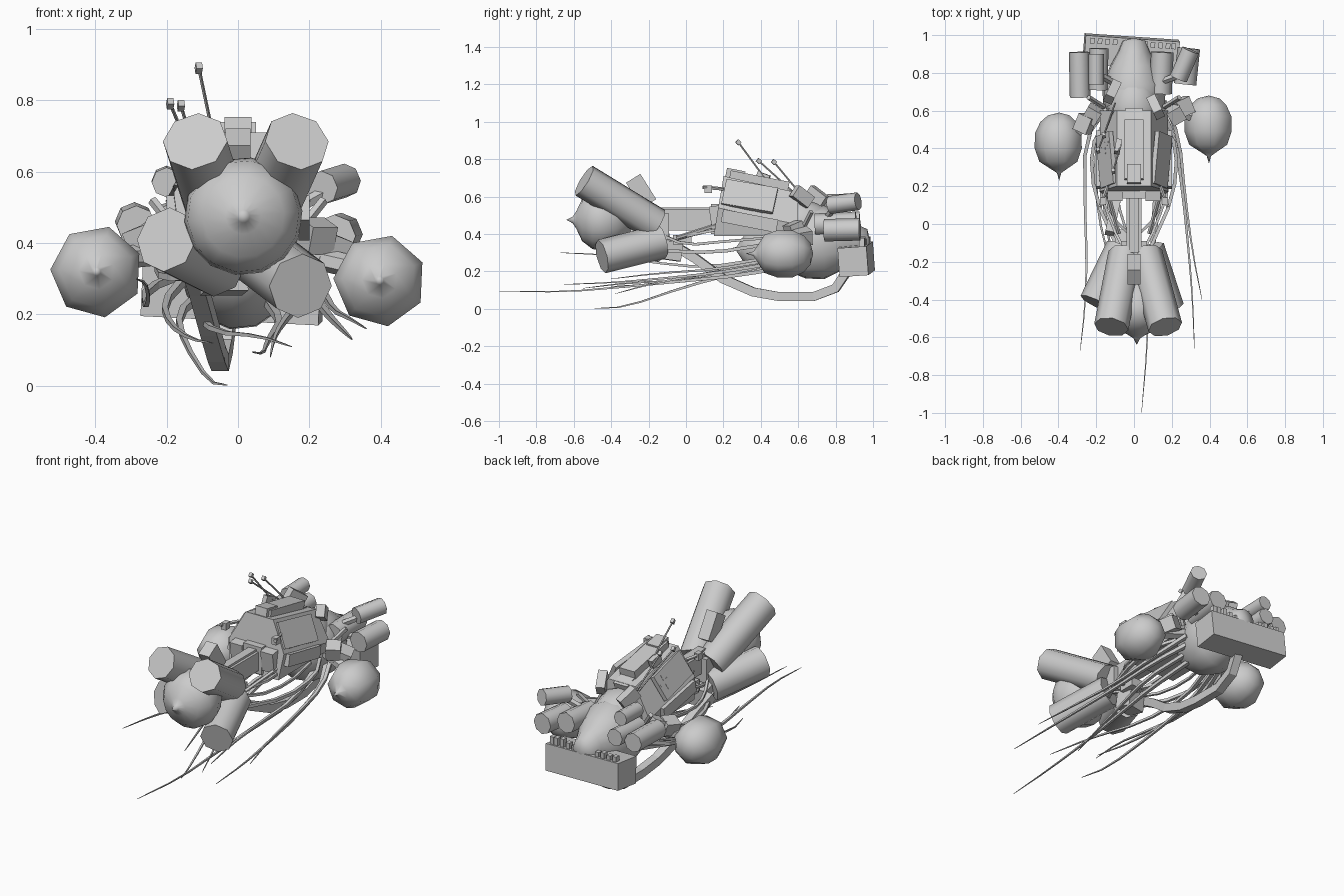
import bpy, bmesh, math, random
from mathutils import Vector, Matrix

random.seed(4)


def make(name, bm, smooth=None):
    bmesh.ops.recalc_face_normals(bm, faces=bm.faces)
    me = bpy.data.meshes.new(name)
    bm.to_mesh(me)
    bm.free()
    ob = bpy.data.objects.new(name, me)
    bpy.context.collection.objects.link(ob)
    if smooth:
        bpy.ops.object.select_all(action='DESELECT')
        ob.select_set(True)
        bpy.context.view_layer.objects.active = ob
        bpy.ops.object.shade_smooth_by_angle(angle=math.radians(smooth))
    return ob


def box(name, c, size, rot=(0, 0, 0)):
    bm = bmesh.new()
    bmesh.ops.create_cube(bm, size=1, matrix=Matrix.Diagonal((*size, 1)))
    ob = make(name, bm)
    ob.location = c
    ob.rotation_euler = [math.radians(a) for a in rot]
    return ob


def rod(name, a, b, r, n=8, smooth=50):
    a, b = Vector(a), Vector(b)
    bm = bmesh.new()
    rot = (b - a).to_track_quat('Z', 'Y').to_matrix().to_4x4()
    bmesh.ops.create_cone(bm, cap_ends=True, segments=n, radius1=r, radius2=r, depth=(b - a).length,
                          matrix=Matrix.Translation((a + b) / 2) @ rot)
    return make(name, bm, smooth)


def bridge(bm, rings):
    for p, q in zip(rings, rings[1:]):
        n = max(len(p), len(q))
        for i in range(n):
            j = (i + 1) % n
            vs = [p[i % len(p)], p[j % len(p)], q[j % len(q)], q[i % len(q)]]
            bm.faces.new(list(dict.fromkeys(vs)))


def lathe_y(name, x, z, profile, n, smooth=60, squash=1.0):
    """Turned solid along y; profile is (y, radius)."""
    bm = bmesh.new()
    ang = [2 * math.pi * (i + .3) / n for i in range(n)]
    bridge(bm, [[bm.verts.new((x + r * math.sin(t), y, z + squash * r * math.cos(t)))
                 for t in (ang if r else ang[:1])] for y, r in profile])
    return make(name, bm, smooth)


def tube(name, pts, r0, r1=None, rounds=1):
    """Square-section sweep along a corner-cut path, tapering r0 to r1."""
    r1 = r0 if r1 is None else r1
    pts = [Vector(p) for p in pts]
    for _ in range(rounds):
        cut = [pts[0]]
        for a, b in zip(pts, pts[1:]):
            cut += [a.lerp(b, .25), a.lerp(b, .75)]
        pts = cut + [pts[-1]]
    bm = bmesh.new()
    rings = []
    last = len(pts) - 1
    for i, p in enumerate(pts):
        d = (pts[min(i + 1, last)] - pts[max(i - 1, 0)]).normalized()
        u = d.cross(Vector((0, 0, 1))).normalized()
        v = u.cross(d)
        r = r0 + (r1 - r0) * i / last
        rings.append([bm.verts.new(p + r * (sx * u + sz * v))
                      for sx, sz in ((-1, -1), (1, -1), (1, 1), (-1, 1))])
    bridge(bm, rings)
    bm.faces.new(rings[0])
    bm.faces.new(rings[-1])
    return make(name, bm)


# rear hull and its upper dome
lathe_y('hull', 0, .355, [(.44, 0), (.47, .08), (.54, .13), (.64, .165), (.74, .168),
                          (.84, .125), (.91, .085), (.97, .06), (.985, 0)], 14, squash=1.18)
lathe_y('hull_dome', 0, .45, [(.46, 0), (.48, .07), (.54, .12), (.62, .14),
                              (.70, .115), (.78, .065), (.83, 0)], 14)

# cabin: chamfered section, sloping down to the rear
sec = [(-.16, .39), (-.18, .53), (-.09, .70), (.09, .70), (.18, .53), (.16, .39)]
bm = bmesh.new()
ends = [[bm.verts.new((x, y + (z - .4) * k, z - .2 * (y - .2) * (z > .45)))
         for x, z in sec] for y, k in ((.15, .17), (.60, 0))]
bridge(bm, ends)
bm.faces.new(ends[0])
bm.faces.new(ends[1])
make('cabin', bm)
box('cabin_roof', (0, .39, .675), (.10, .32, .07), (-11, 0, 0))
box('cabin_roof_front', (0, .26, .70), (.075, .10, .09), (-11, 0, 0))
box('cabin_roof_rear', (0, .55, .61), (.09, .12, .05), (-20, 0, 0))
for s in (-1, 1):
    box('side_panel', (s * .145, .34, .60), (.025, .28, .15), (-11, -s * 28, 0))
    box('side_rail', (s * .185, .34, .47), (.03, .30, .07), (-11, 0, 0))
    for k in range(4):
        box('panel_window', (s * .165, .25 + .05 * k, .56 - .01 * k), (.02, .035, .03), (-11, -s * 28, 0))
    box('cabin_front_block', (s * .10, .16, .49), (.08, .06, .12), (8, 0, 0))
    rod('front_hook', (s * .14, .2, .64), (s * .18, .09, .65), .010, 5)
    box('hook_block', (s * .165, .12, .64), (.03, .04, .04))
box('panel_cross', (-.155, .42, .60), (.01, .10, .02), (-11, 28, 0))
box('panel_cross', (-.155, .42, .60), (.01, .02, .10), (-11, 28, 0))

# spine to the front cluster
box('spine', (0, .06, .475), (.08, .50, .11))
box('spine_upper', (0, .03, .53), (.05, .36, .025))
box('spine_collar', (0, .16, .48), (.12, .05, .16))
box('front_mount', (0, -.14, .44), (.14, .10, .14))
box('mount_block', (0, -.24, .63), (.07, .16, .09), (-58, 0, 0))
box('underside_block', (-.04, -.08, .31), (.12, .10, .10), (-8, 0, 10))
box('underside_plate', (0, -.02, .37), (.08, .10, .05))

# front cluster: onion bulb with four drums
lathe_y('front_bulb', .015, .475, [(-.64, 0), (-.605, .018), (-.585, .05), (-.555, .115), (-.50, .157),
                                   (-.44, .166), (-.37, .14), (-.31, .09), (-.27, 0)], 14)
for a, b in (((-.12, -.545, .685), (-.045, -.16, .45)), ((.165, -.545, .685), (.06, -.16, .45)),
             ((.175, -.45, .28), (.07, -.13, .36)), ((-.20, -.42, .41), (-.06, -.13, .34))):
    rod('front_drum', a, b, .092)

# side pods, struts
for x, z, y in ((-.396, .32, .23), (.397, .295, .32)):
    lathe_y('side_pod', x, z, [(y, 0), (y + .04, .012), (y + .065, .05), (y + .10, .105), (y + .17, .130),
                               (y + .25, .129), (y + .31, .10), (y + .345, .06), (y + .36, 0)], 7)
    s = 1 if x > 0 else -1
    rod('pod_strut', (s * .12, .62, .38), (x * .8, y + .25, z + .04), .032, 6)
    box('pod_clamp', (s * .26, y + .30, z + .09), (.08, .09, .08), (10, s * 20, s * 25))

# booster cylinders at the rear, with brackets
for a, b, r in (((-.285, .67, .45), (-.29, .91, .46), .055), ((-.20, .74, .57), (-.20, .90, .575), .042),
                ((-.19, .71, .46), (-.185, .93, .47), .05),
                ((.27, .74, .42), (.29, .93, .425), .060), ((.235, .77, .555), (.30, .92, .575), .048),
                ((.14, .69, .45), (.15, .91, .46), .06)):
    rod('booster', a, b, r, 8)
    rod('booster_bracket', (.06 * (1 if a[0] > 0 else -1), .72, .44),
        ((a[0] + b[0]) / 2, .80, a[2]), .018, 5)
for s in (-1, 1):
    box('roof_block', (s * .115, .62 + (.08 if s < 0 else 0), .60), (.05, .11, .07), (-35, 0, s * 25))
    box('hip_block', (s * .22, .58, .42), (.08, .08, .08), (20, 0, s * 30))
    rod('arm', (s * .16, .62, .42), (s * .24, .67, .52), .014, 5)

# rear cargo bar with a row of studs
box('rear_bar', (-.015, .91, .265), (.50, .155, .155), (4, 3, -4))
for x in (-.22, -.18, -.14, -.10, .06, .10, .14, .18, .21):
    h = random.uniform(.025, .05)
    box('bar_stud', (x, .955 - x * .07, .345 - x * .05 + h / 2), (.024, .03, h), (0, 0, -4))

# heavy hose looping under the body
tube('under_hose', [(-.13, -.05, .33), (-.11, .05, .27), (-.08, .2, .16), (-.06, .36, .09), (-.05, .5, .065),
                    (-.05, .68, .065), (-.04, .80, .11), (-.03, .86, .2)], .024, rounds=0)

# trailing tendrils, tapering to points
trails = [
    [(-.14, .62, .32), (-.26, .45, .27), (-.26, .1, .22), (-.25, -.2, .25), (-.26, -.45, .29), (-.285, -.67, .30)],
    [(.14, .62, .30), (.22, .45, .24), (.26, .15, .19), (.29, -.15, .16), (.31, -.4, .14), (.32, -.66, .13)],
    [(.16, .65, .34), (.24, .45, .26), (.27, .15, .21), (.31, -.15, .19), (.36, -.40, .16)],
    [(-.10, .60, .26), (-.17, .3, .20), (-.15, 0, .12), (-.08, -.32, .01), (-.03, -.49, .002)],
    [(.08, .60, .24), (.12, .3, .18), (.10, 0, .15), (.08, -.3, .12), (.07, -.65, .09), (.04, -.998, .095)],
    [(.10, .58, .28), (.16, .3, .22), (.12, 0, .17), (.10, -.2, .13), (.09, -.38, .08)],
    [(-.08, .58, .28), (-.12, .3, .2), (-.06, 0, .15), (.06, -.3, .14), (.15, -.55, .11)],
    [(-.15, .60, .30), (-.21, .35, .23), (-.19, .05, .17), (-.13, -.2, .13), (-.07, -.4, .12)]]
for p in trails:
    tube('tendril', p, .012, .001)

# cables between cabin and front cluster
for s in (-1, 1):
    tube('cable', [(s * .16, .45, .38), (s * .19, .2, .36), (s * .12, 0, .34), (s * .05, -.14, .40)], .007)
    tube('cable', [(s * .15, .2, .43), (s * .13, .05, .40), (-s * .02, -.1, .36), (-s * .08, -.2, .38)], .007)
    tube('cable', [(s * .15, .55, .36), (s * .23, .4, .34), (s * .21, .15, .30), (s * .09, -.12, .31)], .009)
    rod('brace', (s * .14, .17, .45), (s * .08, -.05, .38), .011, 5)

# antennas with small box tips
for tip, base in (((-.11, .28, .89), (-.07, .42, .70)), ((-.19, .39, .79), (-.11, .60, .60)),
                  ((-.16, .47, .785), (-.10, .64, .58))):
    rod('antenna', base, tip, .005, 5)
    box('antenna_tip', tip, (.018, .024, .022), (-40, 0, 10))
box('antenna_base', (-.085, .41, .70), (.03, .07, .05), (-20, 0, -10))
